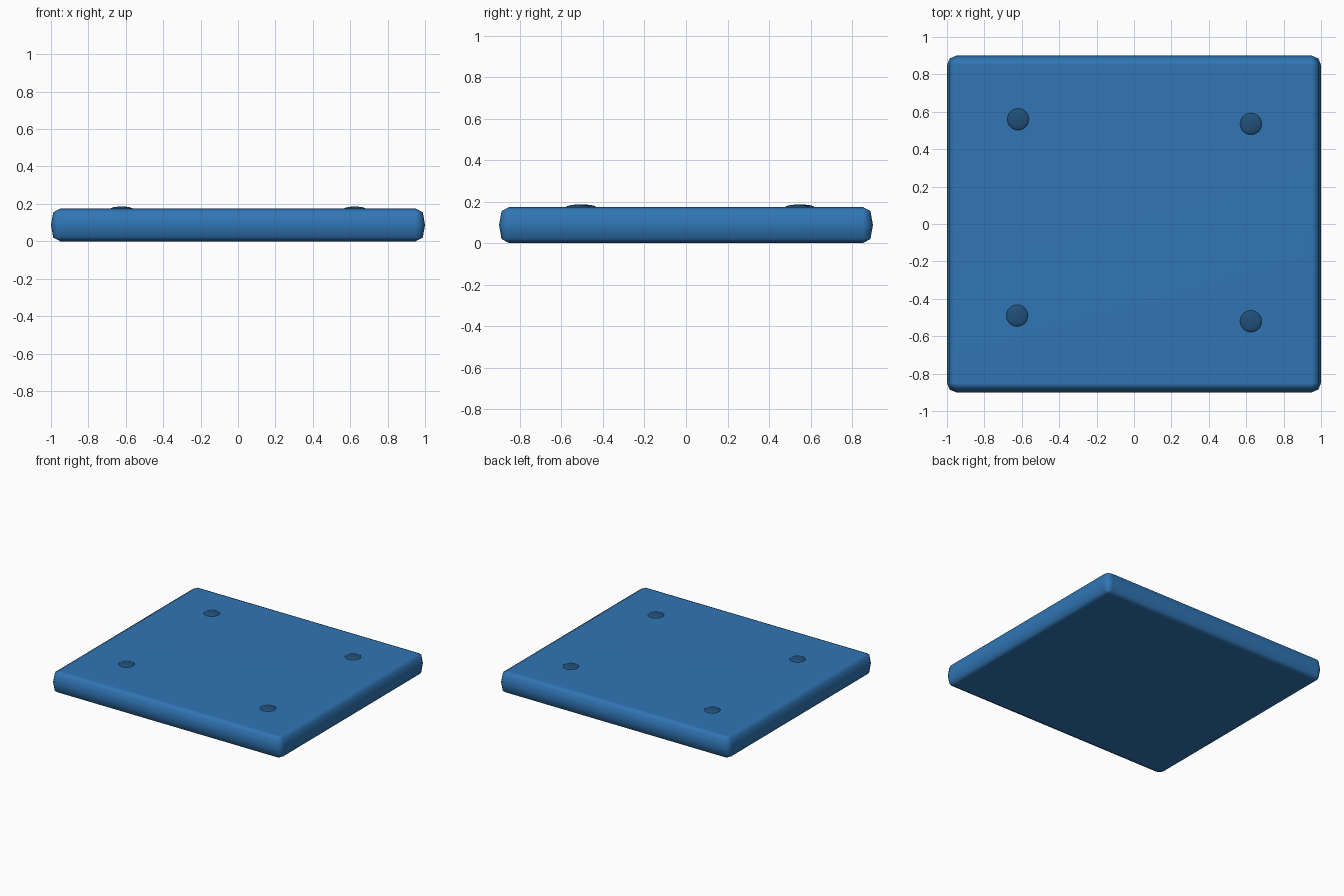
import bpy, bmesh, math

if "Cube" in bpy.data.objects:
    bpy.data.objects.remove(bpy.data.objects["Cube"])


def material(name, colour):
    m = bpy.data.materials.new(name)
    m.diffuse_color = colour
    m.use_nodes = True
    m.node_tree.nodes["Principled BSDF"].inputs["Base Color"].default_value = m.diffuse_color
    return m


def link(name, bm, mat):
    bmesh.ops.recalc_face_normals(bm, faces=bm.faces[:])
    mesh = bpy.data.meshes.new(name)
    bm.to_mesh(mesh)
    bm.free()
    mesh.shade_smooth()
    mesh.materials.append(mat)
    ob = bpy.data.objects.new(name, mesh)
    bpy.context.collection.objects.link(ob)
    return ob


blue = material("blue_fabric", (0.03, 0.18, 0.46, 1))
dark = material("dark_button", (0.015, 0.08, 0.19, 1))

# Cushion: rounded rectangles stacked along an edge profile (inset, height)
HALF_X, HALF_Y, ROUND = 1.0, 0.9, 0.05
profile = [(0.05, 0.0), (0.012, 0.02), (0.0, 0.0875), (0.012, 0.155), (0.05, 0.175)]
bm = bmesh.new()
rings = []
for inset, z in profile:
    ring = []
    for quarter, (sx, sy) in enumerate([(1, 1), (-1, 1), (-1, -1), (1, -1)]):
        for step in range(3):
            a = math.radians(90 * quarter + 45 * step)
            r = ROUND - inset
            ring.append(bm.verts.new((sx * (HALF_X - ROUND) + r * math.cos(a),
                                      sy * (HALF_Y - ROUND) + r * math.sin(a), z)))
    rings.append(ring)
for low, high in zip(rings, rings[1:]):
    for i in range(12):
        j = (i + 1) % 12
        bm.faces.new((low[i], low[j], high[j], high[i]))
bm.faces.new(rings[0][::-1])
bm.faces.new(rings[-1])
bmesh.ops.remove_doubles(bm, verts=bm.verts[:], dist=0.0001)
cushion = link("cushion", bm, blue)
normals = cushion.modifiers.new("even_shading", 'WEIGHTED_NORMAL')
normals.keep_sharp = True

# Tufting buttons: flattened domes barely rising from the top
spots = [(-0.62, 0.56), (0.625, 0.535), (-0.625, -0.49), (0.625, -0.52)]
for n, (x, y) in enumerate(spots, 1):
    bm = bmesh.new()
    bmesh.ops.create_uvsphere(bm, u_segments=24, v_segments=12, radius=0.06)
    bmesh.ops.scale(bm, verts=bm.verts[:], vec=(1, 1, 0.25))
    button = link(f"button_{n}", bm, dark)
    button.location = (x, y, 0.171)
